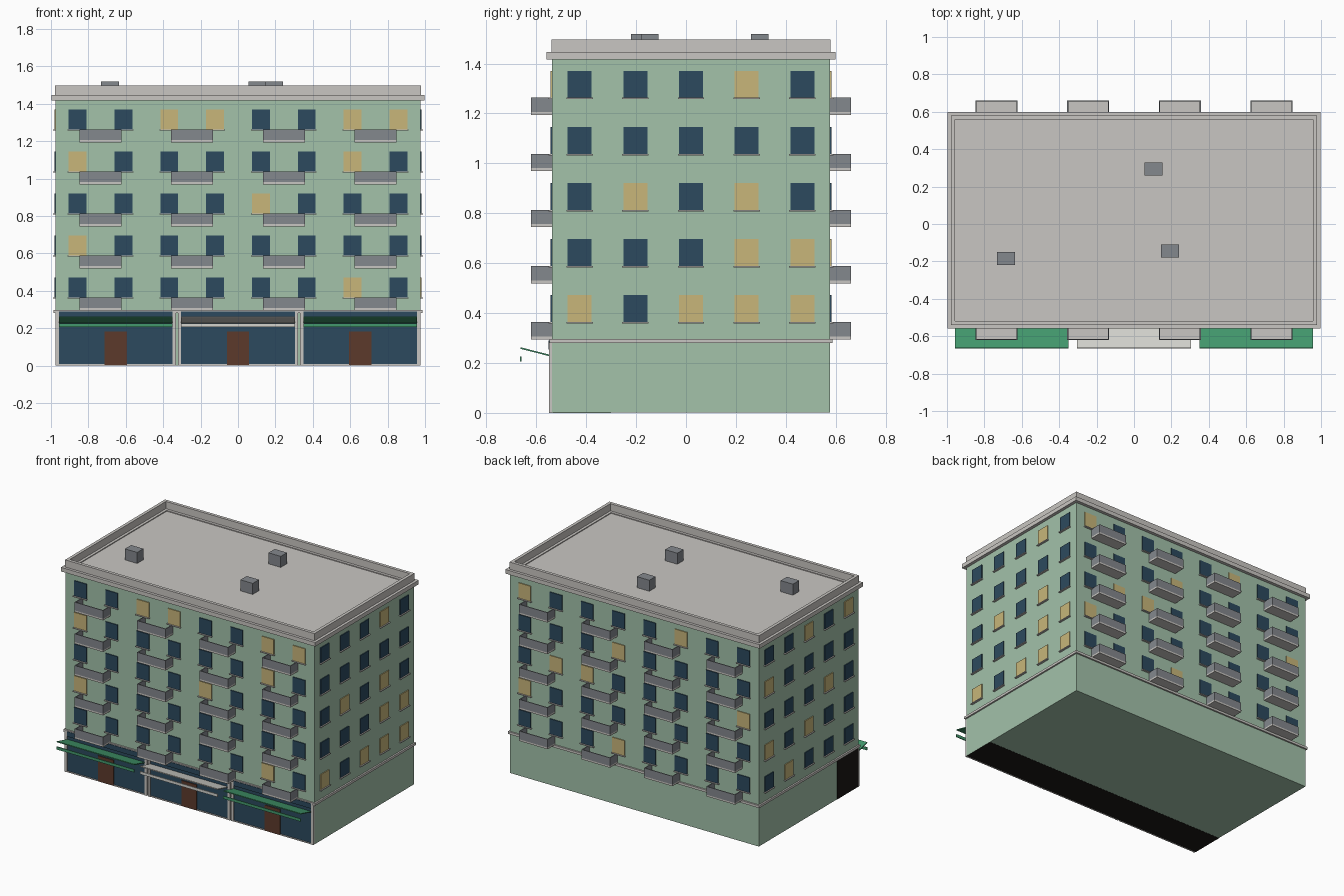
import bpy
import bmesh
from mathutils import Matrix, Vector

default_cube = bpy.data.objects.get("Cube")
if default_cube:
    bpy.data.objects.remove(default_cube, do_unlink=True)


def make_material(name, hex_code):
    """Flat material from a display colour, stored as linear values."""
    channels = [int(hex_code[i:i + 2], 16) / 255 for i in (0, 2, 4)]
    linear = [c / 12.92 if c < 0.04 else ((c + 0.055) / 1.055) ** 2.4 for c in channels]
    material = bpy.data.materials.new(name)
    material.use_nodes = True
    material.diffuse_color = (*linear, 1)
    material.node_tree.nodes["Principled BSDF"].inputs["Base Color"].default_value = (*linear, 1)
    return material


wall = make_material("pale green wall", "a3c2aa")
stone = make_material("warm grey stone", "c9c6c2")
grey = make_material("mid grey metal", "84888d")
navy = make_material("dark blue glass", "2c4a5e")
amber = make_material("lit amber glass", "c8b67a")
brown = make_material("brown door", "5c3a2b")
green = make_material("green canvas", "43996d")
cream = make_material("off white canvas", "d4d4ce")
black = make_material("black interior", "1a1714")


def boxes(name, material, spans):
    """One object from boxes, each given as x, y and z ranges."""
    bm = bmesh.new()
    for span in spans:
        low, high = (Vector(corner) for corner in zip(*span))
        place = Matrix.Translation((low + high) / 2) @ Matrix.Diagonal((*(high - low), 1))
        bmesh.ops.create_cube(bm, size=1, matrix=place)
    mesh = bpy.data.meshes.new(name)
    bm.to_mesh(mesh)
    bm.free()
    mesh.materials.append(material)
    obj = bpy.data.objects.new(name, mesh)
    bpy.context.collection.objects.link(obj)
    return obj


# Footprint of the building
HALF_X = 0.975
FRONT, BACK = -0.537, 0.577
MID_Y = (FRONT + BACK) / 2


def slab(out, low, high):
    """Full footprint block, grown outward by a margin."""
    return ((-HALF_X - out, HALF_X + out), (FRONT - out, BACK + out), (low, high))


def ring(name, material, out, thickness, low, high):
    """Rectangular band running round the footprint."""
    (x0, x1), (y0, y1), z = slab(out, low, high)
    t = thickness
    boxes(name, material, [
        ((x0, x1), (y0, y0 + t), z), ((x0, x1), (y1 - t, y1), z),
        ((x0, x0 + t), (y0 + t, y1 - t), z), ((x1 - t, x1), (y0 + t, y1 - t), z)])


# Main volume, bands and roof
boxes("building_body", wall, [slab(0, 0.001, 1.42)])
boxes("shop_interior", black, [((-HALF_X - 0.001, HALF_X - 0.001), (FRONT + 0.001, -0.3), (0, 0.28))])
boxes("string_course", stone, [slab(0.011, 0.28, 0.297)])
boxes("roof_deck", stone, [slab(0.0, 1.415, 1.44)])
ring("cornice", stone, 0.022, 0.06, 1.417, 1.446)
ring("parapet", stone, 0.003, 0.022, 1.44, 1.497)
boxes("roof_vents", grey, [
    ((x - 0.048, x + 0.048), (y - 0.035, y + 0.035), (1.44, 1.518))
    for x, y in ((-0.685, -0.185), (0.193, -0.145), (0.105, 0.295))])

# Facades: window rows run from the top floor down, '#' is a lit window
FLOORS = [0.365 + 0.2245 * i for i in (4, 3, 2, 1, 0)]
BAYS = (-0.735, -0.245, 0.245, 0.735)
LONG_COLUMNS = [bay + side * 0.1225 for bay in BAYS for side in (-1, 1)]
SIDE_COLUMNS = [MID_Y + 0.223 * i for i in range(-2, 3)]


def facade(name, columns, plane, direction, along_x, rows):
    def panel(centre, half_width, depth, low, high):
        across = (centre - half_width, centre + half_width)
        out = tuple(sorted((plane, plane + direction * depth)))
        return (across, out, (low, high)) if along_x else (out, across, (low, high))

    glass = {".": [], "#": []}
    sills = []
    for z, row in zip(FLOORS, rows):
        for centre, mark in zip(columns, row):
            glass[mark].append(panel(centre, 0.048, 0.006, z, z + 0.107))
            sills.append(panel(centre, 0.053, 0.014, z - 0.006, z))
    boxes(name + "_dark_windows", navy, glass["."])
    boxes(name + "_lit_windows", amber, glass["#"])
    boxes(name + "_sills", stone, sills)


facade("front", LONG_COLUMNS, FRONT, -1, True,
       ["..##..##", "#.....#.", "....#...", "#.......", "......#."])
facade("back", LONG_COLUMNS[::-1], BACK, 1, True,
       ["#....#..", "...#....", ".##....#", "#.......", "...#...."])
facade("right", SIDE_COLUMNS, HALF_X, 1, False,
       ["...#.", ".....", ".#.#.", "...##", "#.###"])
facade("left", SIDE_COLUMNS[::-1], -HALF_X, -1, False,
       ["..#.#", "#....", "...#.", "#.#..", ".#..."])


# Balconies: stone floor with three thin parapet panels
def balconies(name, plane, direction):
    floors, panels = [], []
    half, depth, t = 0.112, 0.084, 0.006
    edge = plane + direction * depth
    y = tuple(sorted((plane, edge)))
    rail = tuple(sorted((edge, edge - direction * t)))
    for top in FLOORS:
        z = (top - 0.058, top)
        for x in BAYS:
            floors.append(((x - half, x + half), y, (top - 0.07, top - 0.058)))
            panels.append(((x - half, x + half), rail, z))
            panels.append(((x - half, x - half + t), y, z))
            panels.append(((x + half - t, x + half), y, z))
    boxes(name + "_balcony_floors", stone, floors)
    boxes(name + "_balcony_panels", grey, panels)


balconies("front", FRONT, -1)
balconies("back", BACK, 1)

# Shopfronts with frames, doors and tilted awnings
for label, centre, canvas in (("left", 0.653, green), ("middle", 0, cream), ("right", -0.653, green)):
    half = 0.304
    span = (centre - half, centre + half)
    boxes(label + "_shop_glass", navy, [(span, (FRONT - 0.006, FRONT), (0.008, 0.28))])
    boxes(label + "_shop_sign", navy, [(span, (FRONT - 0.014, FRONT), (0.255, 0.29))])
    boxes(label + "_shop_frame", stone, [
        ((centre + s * (half + 0.009) - 0.009, centre + s * (half + 0.009) + 0.009),
         (FRONT - 0.012, FRONT), (0, 0.285)) for s in (-1, 1)]
        + [(span, (FRONT - 0.01, FRONT), (0, 0.008))])
    door_x = centre
    boxes(label + "_shop_door", brown,
          [((door_x - 0.06, door_x + 0.06), (FRONT - 0.011, FRONT), (0.002, 0.182))])
    awning = boxes(label + "_awning", canvas, [((-half, half), (-0.06, 0.06), (-0.003, 0.003))])
    awning.location = (centre, -0.605, 0.245)
    awning.rotation_euler.x = -0.25
    boxes(label + "_awning_valance", canvas, [(span, (-0.665, -0.659), (0.206, 0.226))])
